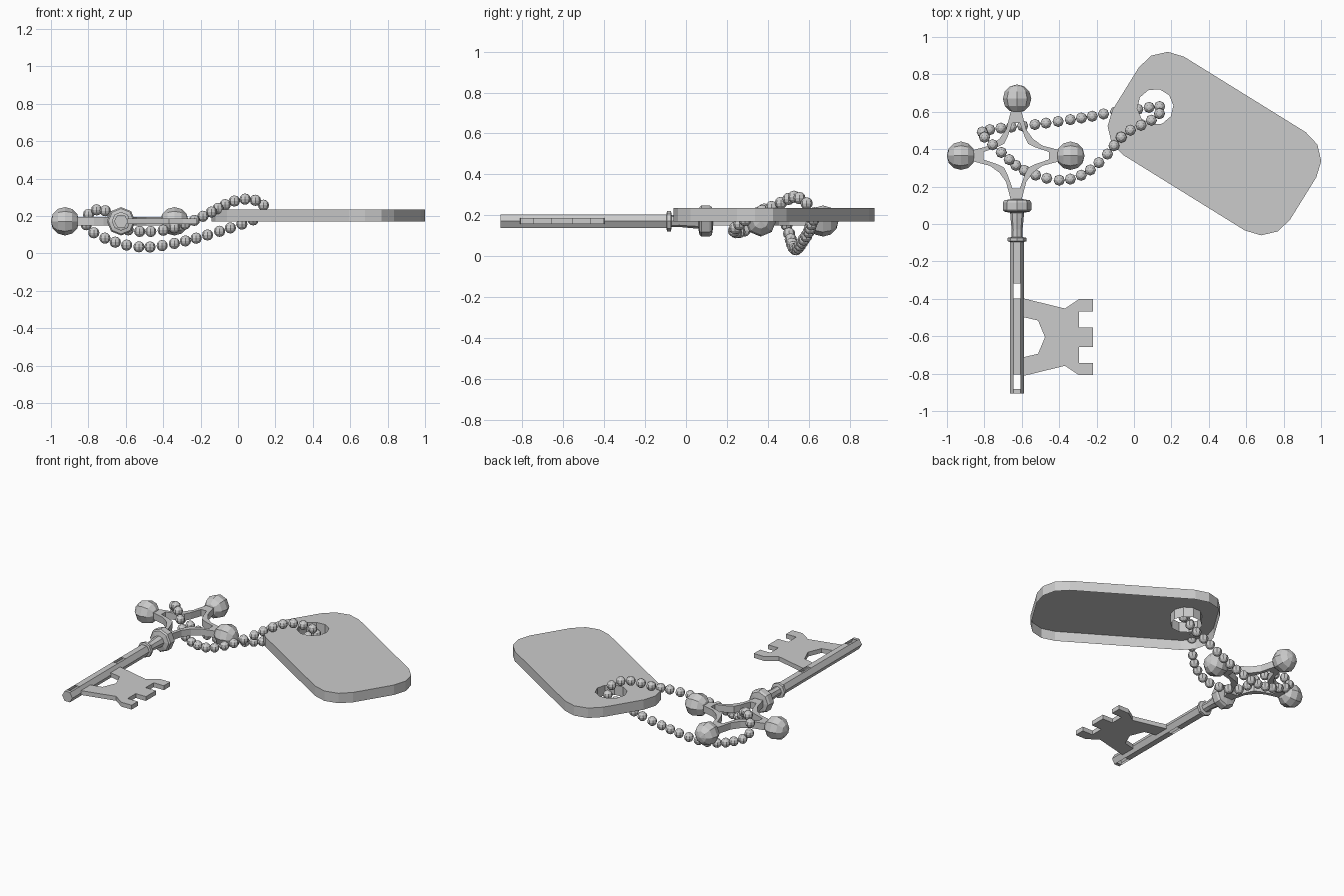
import bpy, bmesh
from math import pi, sin, cos, radians
from mathutils import Vector, Matrix

if "Cube" in bpy.data.objects:
    bpy.data.objects.remove(bpy.data.objects["Cube"])

KX, KZ = -0.625, 0.172      # key axis
BOW_Y = 0.365               # bow centre


def finish(name, bm):
    me = bpy.data.meshes.new(name)
    bm.to_mesh(me)
    bm.free()
    ob = bpy.data.objects.new(name, me)
    bpy.context.collection.objects.link(ob)
    return ob


def plate(name, loops, z0, z1, bottom=True):
    """Flat plate from an outline (plus optional hole outlines)."""
    bm = bmesh.new()
    for z in (z1, z0):
        edges = []
        for loop in loops:
            vs = [bm.verts.new((x, y, z)) for x, y in loop]
            edges += [bm.edges.new((vs[i - 1], vs[i])) for i in range(len(vs))]
        if z == z1 or bottom:
            bmesh.ops.triangle_fill(bm, use_beauty=True, edges=edges, normal=(0, 0, 1))
    for loop in loops:
        for i in range(len(loop)):
            a, b = loop[i - 1], loop[i]
            bm.faces.new([bm.verts.new((*p, z)) for p, z in ((a, z0), (b, z0), (b, z1), (a, z1))])
    bmesh.ops.remove_doubles(bm, verts=bm.verts, dist=1e-5)
    bmesh.ops.recalc_face_normals(bm, faces=bm.faces)
    top = max(bm.faces, key=lambda f: f.calc_center_median().z)
    if top.normal.z < 0:
        bmesh.ops.reverse_faces(bm, faces=bm.faces)
    return finish(name, bm)


def lathe(name, profile, sides, slots=()):
    """Turn (y, radius) pairs round the key axis; slots open the top and bottom facets."""
    bm = bmesh.new()
    rings = [[bm.verts.new((KX + r * cos(2 * pi * i / sides), y, KZ + r * sin(2 * pi * i / sides)))
              for i in range(sides)] for y, r in profile]
    for k in range(len(rings) - 1):
        for i in range(sides):
            if k in slots and i in (1, 4):
                continue
            j = (i + 1) % sides
            bm.faces.new((rings[k][i], rings[k][j], rings[k + 1][j], rings[k + 1][i]))
    bm.faces.new(rings[0])
    bm.faces.new(rings[-1])
    bmesh.ops.recalc_face_normals(bm, faces=bm.faces)
    return finish(name, bm)


# Tag: rounded rectangle with a hole, open underneath
turn = Matrix.Rotation(radians(-31.8), 2)
tag_at = Vector((0.43, 0.43))


def to_tag(u, v):
    return tuple(tag_at + turn @ Vector((u, v)))


outline = []
for q, (sx, sy) in enumerate(((1, 1), (-1, 1), (-1, -1), (1, -1))):
    for s in range(4):
        a = radians(90 * q + 30 * s)
        outline.append(to_tag(sx * 0.383 + 0.175 * cos(a), sy * 0.134 + 0.175 * sin(a)))
hole = [to_tag(-0.372 + 0.097 * cos(2 * pi * i / 10), 0.097 * sin(2 * pi * i / 10)) for i in range(10)]
plate("tag", [outline, hole], 0.17, 0.236, bottom=False)

# Key shaft with two through slots, then neck, ring and collar
lathe("key_shaft", [(-0.906, 0.038), (-0.882, 0.038), (-0.805, 0.038), (-0.398, 0.038),
                    (-0.318, 0.038), (-0.08, 0.038)], 6, slots=(1, 3))
lathe("key_neck", [(-0.095, 0.04), (-0.092, 0.05), (-0.074, 0.05), (-0.07, 0.03), (-0.03, 0.029),
                   (0.03, 0.035), (0.06, 0.037), (0.066, 0.068), (0.075, 0.076), (0.115, 0.076),
                   (0.127, 0.068), (0.133, 0.03)], 8)

# Key bit: toothed plate with a window against the shaft
half = [(-0.59, -0.398), (-0.369, -0.452), (-0.294, -0.402), (-0.219, -0.402),
        (-0.219, -0.468), (-0.294, -0.468), (-0.294, -0.553), (-0.219, -0.553)]
window = [(-0.476, -0.605), (-0.513, -0.516), (-0.59, -0.498)]
flip = lambda pts: [(x, -1.21 - y) for x, y in reversed(pts)]
plate("key_bit", [half + flip(half) + flip(window[1:]) + window], 0.157, 0.186)


# Bow: four-armed star frame
def star(arm):
    pts = []
    for k in range(4):
        c, s = (1, 0, -1, 0)[k], (0, 1, 0, -1)[k]
        pts += [(KX - 0.005 + r * c - t * s, BOW_Y + r * s + t * c) for r, t in arm]
    return pts


plate("key_bow", [star([(0.14, -0.054), (0.25, -0.025), (0.25, 0.025), (0.14, 0.054), (0.09, 0.09)]),
                  star([(0.1, -0.046), (0.175, -0.02), (0.175, 0.02), (0.1, 0.046), (0.064, 0.064)])],
      0.15, 0.195)

# Balls on three arms, poles pointing outward
for name, dx, dy, axis in (("left_ball", -0.3, 0, 'Y'), ("right_ball", 0.285, 0, 'Y'), ("top_ball", 0, 0.305, 'X')):
    bm = bmesh.new()
    bmesh.ops.create_uvsphere(bm, u_segments=8, v_segments=6, radius=0.076,
                              matrix=Matrix.Translation((KX + dx, BOW_Y + dy, KZ)) @ Matrix.Rotation(pi / 2, 4, axis))
    finish(name, bm)

# Ball chain: closed path through tag hole and bow, beads evenly spaced
path = [Vector(p) for p in (
    (.137, .628, .21), (.07, .622, .175), (0, .61, .15), (-.11, .598, .115), (-.23, .575, .08),
    (-.36, .555, .05), (-.49, .537, .034), (-.62, .522, .05), (-.73, .51, .09), (-.79, .50, .125),
    (-.815, .485, .17), (-.79, .455, .218), (-.74, .41, .235), (-.69, .365, .218), (-.645, .325, .175),
    (-.60, .293, .13), (-.49, .25, .117), (-.37, .235, .13), (-.255, .275, .168), (-.155, .36, .215),
    (-.08, .452, .255), (-.03, .495, .277), (.025, .522, .29), (.09, .553, .285), (.135, .588, .26))]
fine, n = [], len(path)
for i in range(n):
    p0, p1, p2, p3 = (path[(i + k) % n] for k in (-1, 0, 1, 2))
    for s in range(20):
        t = s / 20
        fine.append(0.5 * (2 * p1 + (p2 - p0) * t + (2 * p0 - 5 * p1 + 4 * p2 - p3) * t * t
                           + (3 * p1 - p0 - 3 * p2 + p3) * t ** 3))
steps = [(fine[(i + 1) % len(fine)] - fine[i]).length for i in range(len(fine))]
gap = sum(steps) / round(sum(steps) / 0.064)
bm = bmesh.new()
travel, target = 0.0, 0.0
for p, d in zip(fine, steps):
    if travel >= target - 1e-6:
        bmesh.ops.create_uvsphere(bm, u_segments=8, v_segments=6, radius=0.03, matrix=Matrix.Translation(p))
        target += gap
    travel += d
finish("ball_chain", bm)
